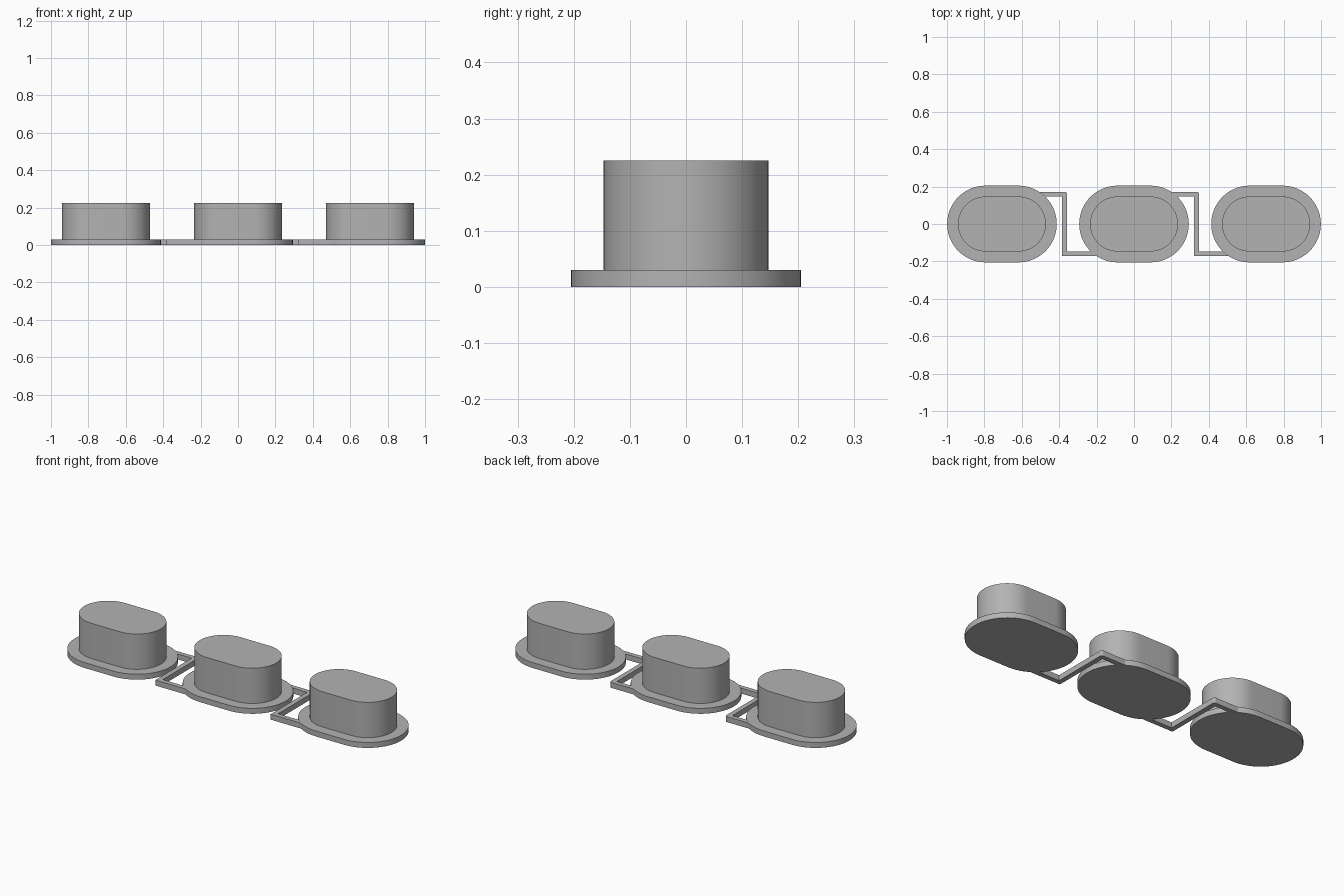
import bpy
import bmesh
from math import pi, sin, cos, asin, radians

SPACING = 0.706      # distance between neighbouring buttons
STRAIGHT = 0.088     # half length of the straight sides
FLANGE_R, CAP_R = 0.205, 0.147
FLANGE_TOP, CAP_TOP = 0.03, 0.225

cube = bpy.data.objects.get("Cube")
if cube:
    bpy.data.objects.remove(cube, do_unlink=True)

grey = bpy.data.materials.new("grey plastic")
grey.use_nodes = True
colour = (0.45, 0.45, 0.45, 1)
grey.diffuse_color = colour
grey.node_tree.nodes["Principled BSDF"].inputs["Base Color"].default_value = colour


def arc(cx, cy, r, start, end, steps):
    return [(cx + r * cos(start + (end - start) * i / steps),
             cy + r * sin(start + (end - start) * i / steps))
            for i in range(steps + 1)]


def stadium(r):
    return (arc(STRAIGHT, 0, r, -pi / 2, pi / 2, 32)
            + arc(-STRAIGHT, 0, r, pi / 2, 3 * pi / 2, 32))


def extrude(name, outline, z0, z1, x):
    """Solid prism from a flat outline."""
    bm = bmesh.new()
    face = bm.faces.new([bm.verts.new((px, py, z0)) for px, py in outline])
    solid = bmesh.ops.extrude_face_region(bm, geom=[face])
    top = [v for v in solid["geom"] if isinstance(v, bmesh.types.BMVert)]
    bmesh.ops.translate(bm, verts=top, vec=(0, 0, z1 - z0))
    bmesh.ops.recalc_face_normals(bm, faces=bm.faces)
    mesh = bpy.data.meshes.new(name)
    bm.to_mesh(mesh)
    bm.free()
    mesh.materials.append(grey)
    obj = bpy.data.objects.new(name, mesh)
    obj.location.x = x
    bpy.context.collection.objects.link(obj)
    bpy.ops.object.select_all(action='DESELECT')
    obj.select_set(True)
    bpy.context.view_layer.objects.active = obj
    bpy.ops.object.shade_smooth_by_angle(angle=radians(30))


# Three buttons, each a tall cap on a thin flange
for side, x in (("right", -SPACING), ("middle", 0), ("left", SPACING)):
    extrude(side + "_flange", stadium(FLANGE_R), 0, FLANGE_TOP, x)
    extrude(side + "_cap", stadium(CAP_R), FLANGE_TOP, CAP_TOP, x)

# Z-shaped links; their ends follow the round flange edges
OUTER, INNER, HALF_W, ROUND = 0.172, 0.146, 0.0135, 0.012
a_in, a_out = asin(INNER / FLANGE_R), asin(OUTER / FLANGE_R)
end = arc(STRAIGHT - SPACING / 2, 0, FLANGE_R, a_out, a_in, 4)
corner = arc(HALF_W - ROUND, OUTER - ROUND, ROUND, 0, pi / 2, 6)
half = end + [(-HALF_W, INNER)]
other = [(-px, -py) for px, py in half]
link = (half + [(-HALF_W, -OUTER)] + other + corner)

for side, x in (("right", -SPACING / 2), ("left", SPACING / 2)):
    # the upright of each link sits slightly off the midpoint, toward -x
    shift = -0.019
    shifted = [(px + shift if abs(px) <= HALF_W + 0.0001 else px, py)
               for px, py in link]
    extrude(side + "_link", shifted, 0, FLANGE_TOP, x)
